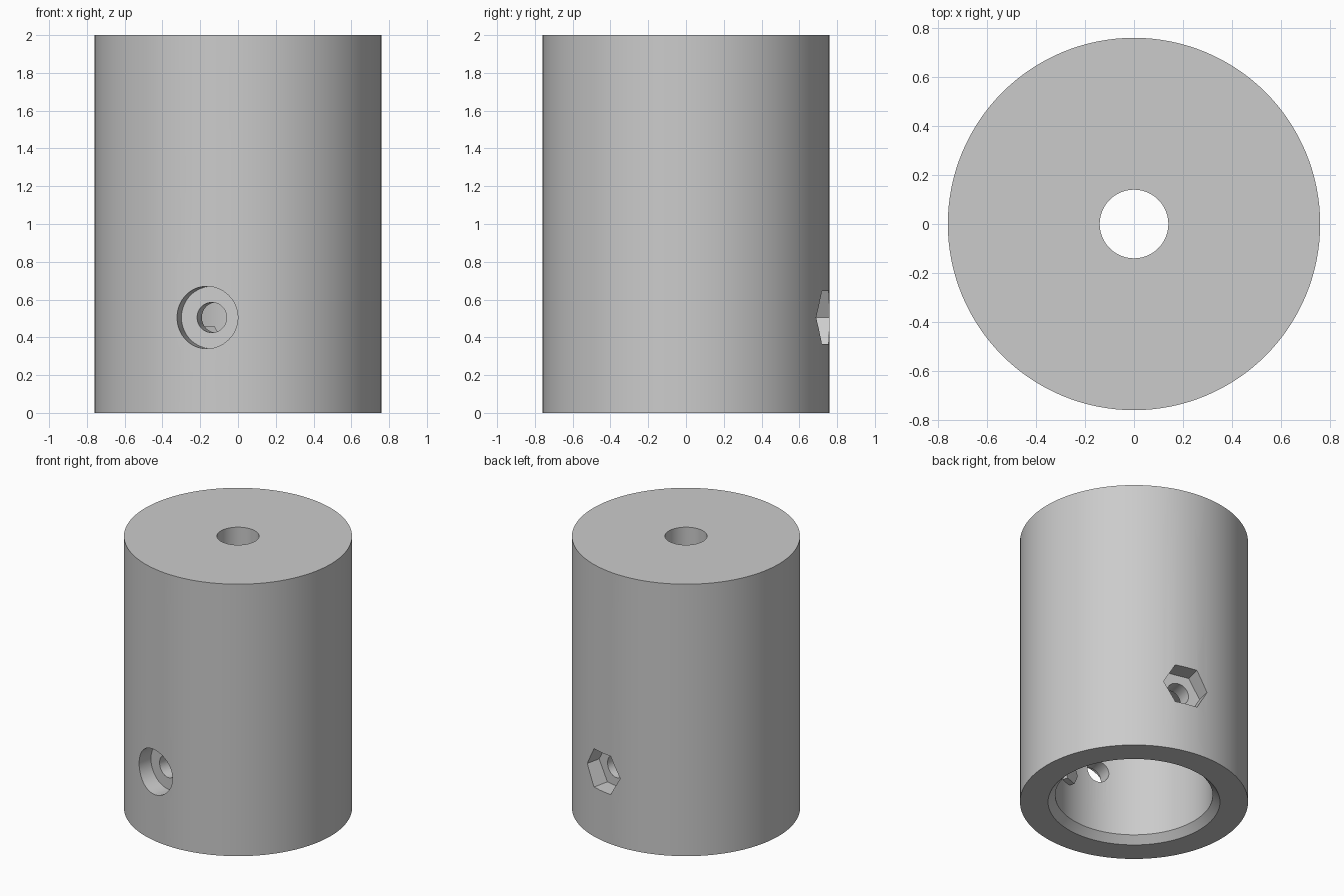
import bpy, bmesh, math
from mathutils import Matrix

cube = bpy.data.objects.get("Cube")
if cube:
    bpy.data.objects.remove(cube, do_unlink=True)

GREY = (0.6, 0.6, 0.6, 1)
mat = bpy.data.materials.new("plain grey")
mat.use_nodes = True
mat.diffuse_color = GREY
mat.node_tree.nodes["Principled BSDF"].inputs["Base Color"].default_value = GREY

BOLT_Z = 0.505
BOLT_TURN = 12.6     # bolt axis, degrees off the y axis
BORE = 0.525


def make_object(name, bm):
    bmesh.ops.recalc_face_normals(bm, faces=bm.faces[:])
    mesh = bpy.data.meshes.new(name)
    bm.to_mesh(mesh)
    bm.free()
    mesh.materials.append(mat)
    ob = bpy.data.objects.new(name, mesh)
    bpy.context.collection.objects.link(ob)
    return ob


def lathe(name, profile, steps):
    """Revolve a closed (radius, height) outline about z."""
    bm = bmesh.new()
    verts = [bm.verts.new((r, 0, z)) for r, z in profile]
    edges = [bm.edges.new((verts[i - 1], verts[i])) for i in range(len(verts))]
    bmesh.ops.spin(bm, geom=verts + edges, cent=(0, 0, 0), axis=(0, 0, 1),
                   angle=math.tau, steps=steps, use_merge=True)
    bmesh.ops.remove_doubles(bm, verts=bm.verts[:], dist=0.0001)
    return make_object(name, bm)


def radial_prism(name, radius, sides, near, far, turn, z):
    """Horizontal prism reaching from near to far along a turned y axis."""
    bm = bmesh.new()
    place = (Matrix.Translation((0, 0, z))
             @ Matrix.Rotation(math.radians(-turn), 4, 'Z')
             @ Matrix.Rotation(-math.pi / 2, 4, 'X')
             @ Matrix.Translation((0, 0, (near + far) / 2))
             @ Matrix.Rotation(math.pi / 2, 4, 'Z'))
    bmesh.ops.create_cone(bm, cap_ends=True, segments=sides, radius1=radius,
                          radius2=radius, depth=far - near, matrix=place)
    return make_object(name, bm)


# Hollow body: wide chamfered socket below, narrow hole through the top
body = lathe("body", [(0.573, 0), (0.76, 0), (0.76, 2), (0.14, 2),
                      (0.14, 1), (BORE, 1), (BORE, 0.05)], 128)

# Cross bolt hole, round head recess in front, hexagonal nut recess behind
cutters = [
    radial_prism("bolt_hole_cutter", 0.08, 48, -0.9, 0.9, BOLT_TURN, BOLT_Z),
    radial_prism("head_recess_cutter", 0.165, 64, -0.9, -0.635, BOLT_TURN, BOLT_Z),
    radial_prism("nut_recess_cutter", 0.163, 6, 0.635, 0.9, BOLT_TURN, BOLT_Z),
]
for cutter in cutters:
    cutter.hide_render = True
    mod = body.modifiers.new(cutter.name, 'BOOLEAN')
    mod.operation = 'DIFFERENCE'
    mod.solver = 'EXACT'
    mod.object = cutter

bpy.context.view_layer.update()
bpy.ops.object.select_all(action='DESELECT')
body.select_set(True)
bpy.context.view_layer.objects.active = body
for mod in list(body.modifiers):
    bpy.ops.object.modifier_apply(modifier=mod.name)
for cutter in cutters:
    bpy.data.objects.remove(cutter, do_unlink=True)
bpy.ops.object.shade_smooth_by_angle(angle=math.radians(25))

# Two small lugs facing each other inside the socket
for name, turn in (("back_lug", -20), ("front_lug", 160)):
    radial_prism(name, 0.09, 6, BORE - 0.04, BORE + 0.06, turn, 0.38)
